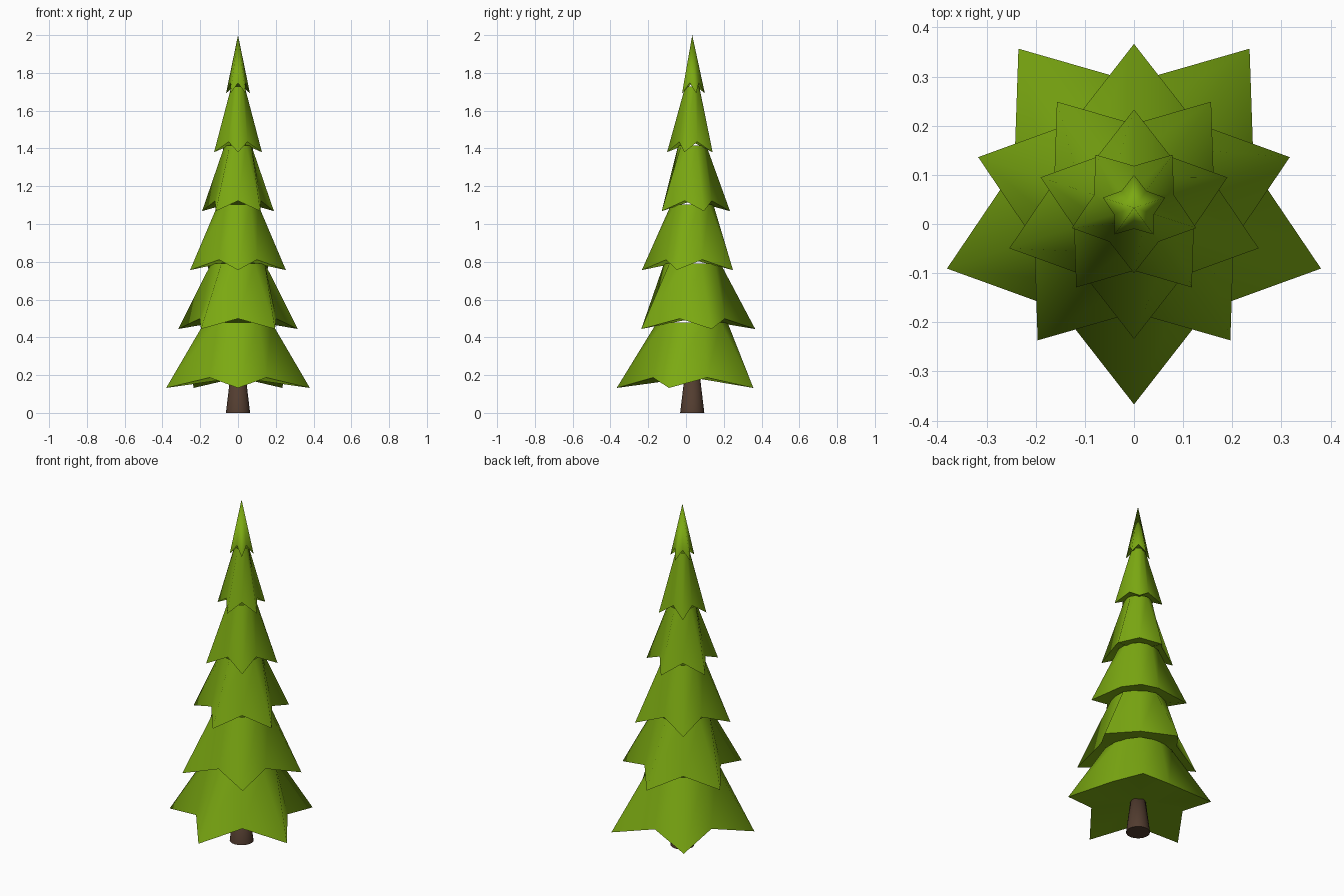
import bpy, bmesh, math

if "Cube" in bpy.data.objects:
    bpy.data.objects.remove(bpy.data.objects["Cube"])

CY = 0.033          # tree axis in y
TIERS = 6
POINTS = 5
STEP = 0.312        # height between tiers
NOTCH = 0.055       # notches sit this much above the tips


def material(name, rgb):
    m = bpy.data.materials.new(name)
    m.diffuse_color = (*rgb, 1.0)
    m.use_nodes = True
    m.node_tree.nodes["Principled BSDF"].inputs["Base Color"].default_value = m.diffuse_color
    return m


def finish(bm, name, mat):
    """Smooth sides, with hard edges only around the rims."""
    bmesh.ops.recalc_face_normals(bm, faces=bm.faces[:])
    for f in bm.faces:
        f.smooth = True
    for e in bm.edges:
        up = [f.normal.z < -0.5 for f in e.link_faces]
        e.smooth = len(set(up)) == 1
    mesh = bpy.data.meshes.new(name)
    bm.to_mesh(mesh)
    bm.free()
    mesh.materials.append(mat)
    ob = bpy.data.objects.new(name, mesh)
    ob.location = (0, CY, 0)
    bpy.context.collection.objects.link(ob)
    return ob


green = material("needle_green", (0.2, 0.4, 0.006))
brown = material("bark_brown", (0.085, 0.046, 0.029))

# Branch tiers: star-shaped skirts, each turned half a step from the last
for i in range(TIERS):
    radius = 0.4 * (TIERS - i) / TIERS
    top_r = 0.56 * 0.4 * (TIERS - i - 1) / TIERS
    z = 0.132 + STEP * i
    top_z = z + STEP + 0.035
    start = -math.pi / 2 if i % 2 == 0 else math.pi / 2
    n = POINTS * 2
    bm = bmesh.new()
    rim, top = [], []
    for k in range(n):
        a = start + k * math.pi / POINTS
        tip = k % 2 == 0
        r = radius if tip else radius * 0.64
        c, s = math.cos(a), math.sin(a)
        rim.append(bm.verts.new((r * c, r * s, z if tip else z + NOTCH)))
        if top_r > 0:
            top.append(bm.verts.new((top_r * c, top_r * s, top_z)))
    under = bm.verts.new((0, 0, z + NOTCH))
    apex = None if top else bm.verts.new((0, 0, 2.0))
    for k in range(n):
        j = (k + 1) % n
        bm.faces.new((under, rim[j], rim[k]))
        if top:
            bm.faces.new((rim[k], rim[j], top[j], top[k]))
        else:
            bm.faces.new((rim[k], rim[j], apex))
    finish(bm, f"branch_tier_{i + 1}", green)

# Tapered trunk
bm = bmesh.new()
bmesh.ops.create_cone(bm, cap_ends=True, segments=16, radius1=0.064,
                      radius2=0.04, depth=0.2)
bmesh.ops.translate(bm, verts=bm.verts[:], vec=(0, 0, 0.1))
finish(bm, "trunk", brown)
